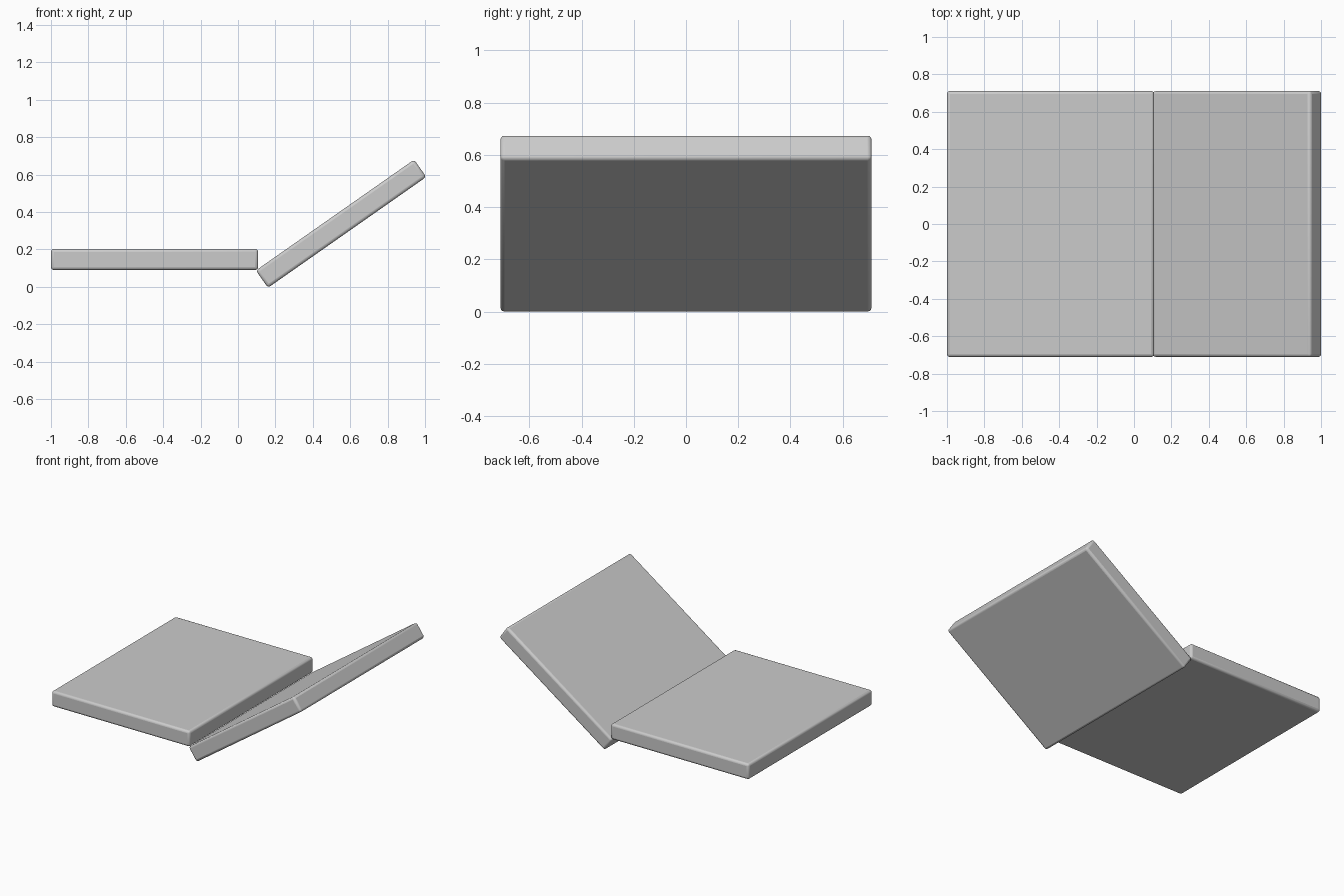
import bpy
from math import radians

if "Cube" in bpy.data.objects:
    bpy.data.objects.remove(bpy.data.objects["Cube"])


def slab(name, center, size, tilt=0.0):
    """Rounded-edge board, tilted about the y axis."""
    bpy.ops.mesh.primitive_cube_add(size=1, location=center)
    ob = bpy.context.object
    ob.name = name
    ob.scale = size
    bpy.ops.object.transform_apply(location=False, rotation=False, scale=True)
    ob.rotation_euler = (0, -radians(tilt), 0)
    bevel = ob.modifiers.new("soft_edges", 'BEVEL')
    bevel.width = 0.016
    bevel.segments = 3
    bpy.ops.object.shade_smooth_by_angle(angle=radians(35))
    return ob


# Horizontal board
slab("flat_panel", (-0.446, 0, 0.146), (1.108, 1.422, 0.113))
# Board rising to the right from under the flat panel's edge
slab("tilted_panel", (0.551, 0, 0.337), (1.033, 1.422, 0.113), 35)
